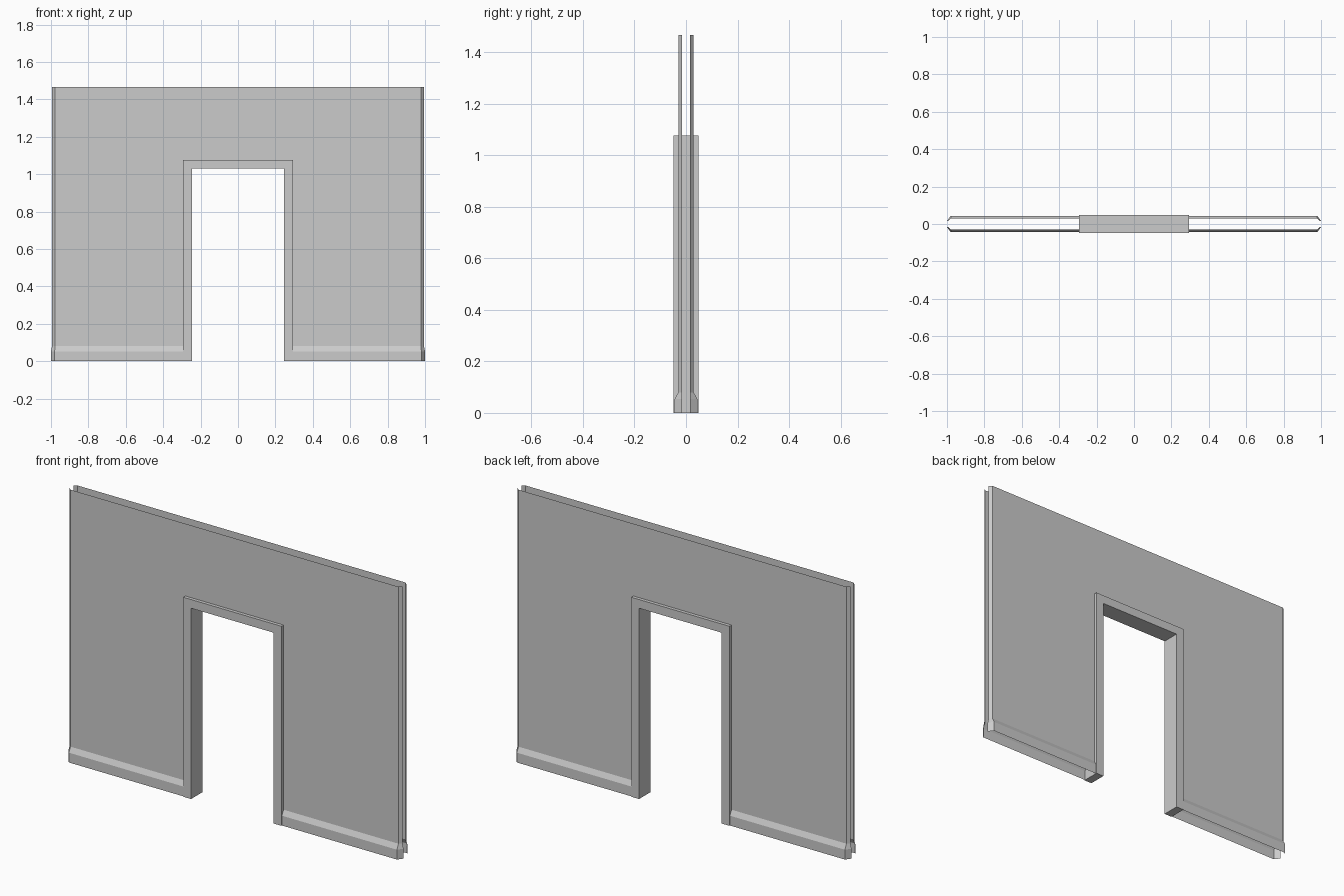
import bpy

if "Cube" in bpy.data.objects:
    bpy.data.objects.remove(bpy.data.objects["Cube"])

WALL_Y, INNER_Y, BASE_Y = 0.03, 0.0165, 0.044   # sheet, turned-in edge, skirting
WALL_TOP, SKIRT_TOP, SKIRT_EDGE = 1.467, 0.08, 0.053
OPEN_X, OPEN_Z = 0.27, 1.05                     # opening edge, hidden in the frame


def make(name, verts, faces):
    me = bpy.data.meshes.new(name)
    me.from_pydata(verts, [], faces)
    me.update()
    ob = bpy.data.objects.new(name, me)
    bpy.context.collection.objects.link(ob)
    return ob


def loft(name, rows, flip):
    """Grid of faces through rows of points with equal length."""
    n = len(rows[0])
    faces = []
    for r in range(len(rows) - 1):
        for c in range(n - 1):
            a = r * n + c
            f = (a, a + 1, a + 1 + n, a + n)
            faces.append(f[::-1] if flip else f)
    return make(name, [p for row in rows for p in row], faces)


def end_path(sx, sy, tip, shoulder, y, z):
    """Half a wall's plan line, from chamfered tip to the door opening."""
    return [(sx * tip, sy * INNER_Y, z), (sx * shoulder, sy * y, z),
            (sx * OPEN_X, sy * y, z)]


for sy, side in ((-1, "front"), (1, "back")):
    for sx, hand in ((-1, "left"), (1, "right")):
        flip = sx * sy < 0
        # wall sheet beside the door
        loft(f"{side}_wall_sheet_{hand}",
             [end_path(sx, sy, 0.994, 0.979, WALL_Y, z)
              for z in (SKIRT_TOP, OPEN_Z, WALL_TOP)], flip)
        # skirting board with sloped top
        loft(f"{side}_skirting_{hand}",
             [end_path(sx, sy, 1.0, 0.98, BASE_Y, 0),
              end_path(sx, sy, 1.0, 0.98, BASE_Y, SKIRT_EDGE),
              end_path(sx, sy, 0.994, 0.979, WALL_Y, SKIRT_TOP)], flip)
    # wall sheet above the door
    loft(f"{side}_wall_sheet_over_door",
         [[(x, sy * WALL_Y, z) for x in (-OPEN_X, OPEN_X)]
          for z in (OPEN_Z, WALL_TOP)], sy > 0)

# door frame: solid upside-down U
outline = [(-0.293, 0), (-0.293, 1.077), (0.293, 1.077), (0.293, 0),
           (0.247, 0), (0.247, 1.03), (-0.247, 1.03), (-0.247, 0)]
n = len(outline)
verts = [(x, y, z) for y in (-0.048, 0.048) for x, z in outline]
quads = [(0, 1, 6, 7), (1, 2, 5, 6), (2, 3, 4, 5)]
faces = [q[::-1] for q in quads] + [tuple(i + n for i in q) for q in quads]
faces += [(i, (i + 1) % n, (i + 1) % n + n, i + n) for i in range(n)]
make("door_frame", verts, faces)
